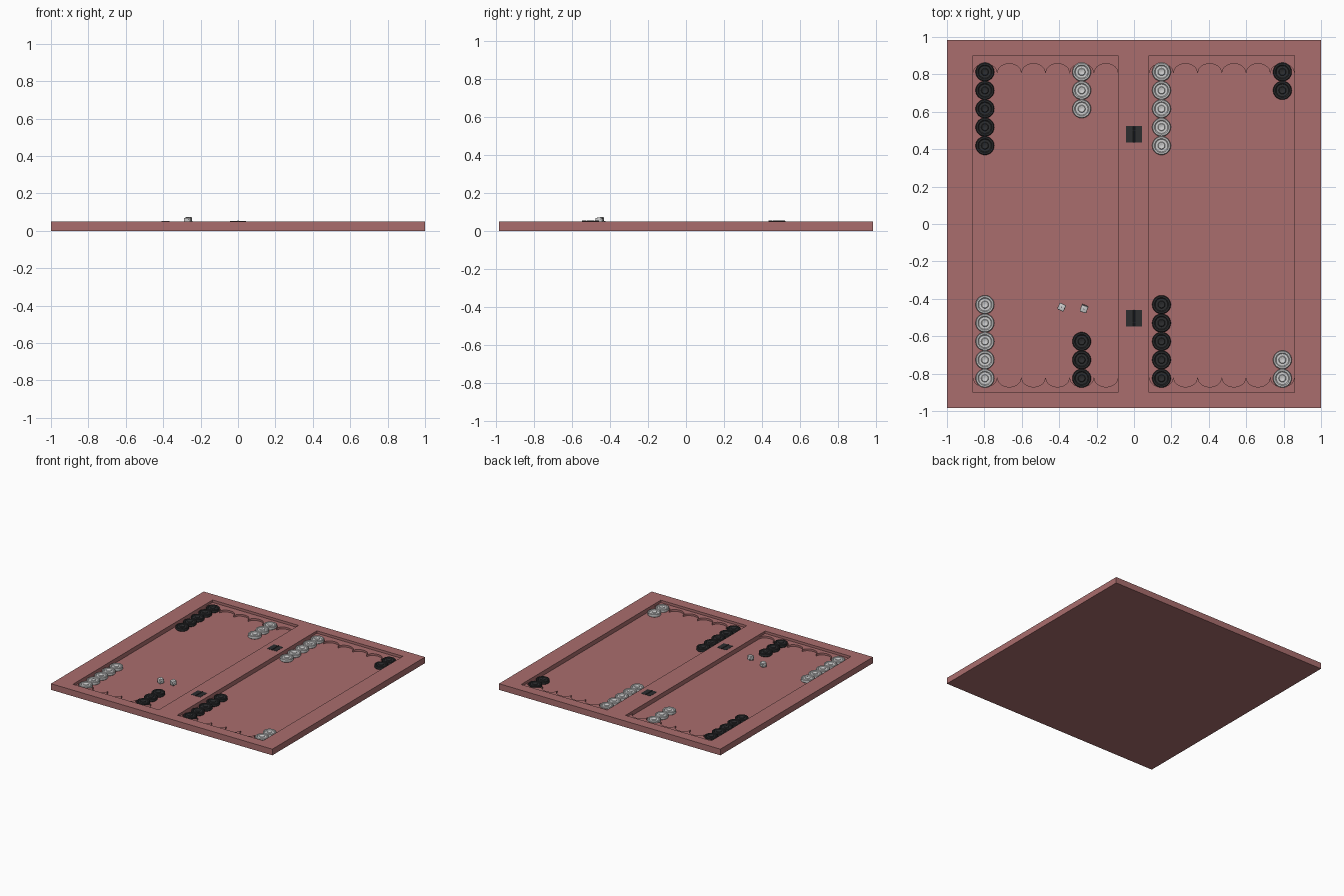
import bpy, bmesh, math
from mathutils import Matrix, Vector

if "Cube" in bpy.data.objects:
    bpy.data.objects.remove(bpy.data.objects["Cube"])

TOP, FLOOR = 0.05, 0.015
STEP = 0.1293


def material(name, rgb):
    m = bpy.data.materials.new(name)
    m.use_nodes = True
    m.diffuse_color = (*rgb, 1)
    m.node_tree.nodes["Principled BSDF"].inputs["Base Color"].default_value = (*rgb, 1)
    return m


wood = material("rose wood", (0.40, 0.155, 0.155))
ivory = material("pale ivory", (0.62, 0.62, 0.62))
ebony = material("charcoal black", (0.025, 0.026, 0.028))


def finish(name, bm, mats, smooth=False):
    bmesh.ops.recalc_face_normals(bm, faces=bm.faces)
    mesh = bpy.data.meshes.new(name)
    bm.to_mesh(mesh)
    bm.free()
    for m in mats:
        mesh.materials.append(m)
    ob = bpy.data.objects.new(name, mesh)
    bpy.context.collection.objects.link(ob)
    if smooth:
        bpy.ops.object.select_all(action='DESELECT')
        ob.select_set(True)
        bpy.context.view_layer.objects.active = ob
        bpy.ops.object.shade_smooth_by_angle(angle=math.radians(30))
    return ob


def box(bm, x0, x1, y0, y1, z0, z1):
    size = Matrix.Diagonal((x1 - x0, y1 - y0, z1 - z0, 1))
    mid = Matrix.Translation(((x0 + x1) / 2, (y0 + y1) / 2, (z0 + z1) / 2))
    bmesh.ops.create_cube(bm, size=1, matrix=mid @ size)


# Board: grid of cells with the two tray cells sunk to floor level
xs = [-1, -0.861, -0.085, 0.081, 0.858, 1]
ys = [-0.985, -0.9, 0.902, 0.985]
bm = bmesh.new()
grid = [[bm.verts.new((x, y, TOP)) for y in ys] for x in xs]
trays = []
for i in range(5):
    for j in range(3):
        f = bm.faces.new((grid[i][j], grid[i + 1][j], grid[i + 1][j + 1], grid[i][j + 1]))
        if j == 1 and i in (1, 3):
            trays.append(f)
rim = [e for e in bm.edges if e.is_boundary]
skirt = bmesh.ops.extrude_edge_only(bm, edges=rim)["geom"]
for v in skirt:
    if isinstance(v, bmesh.types.BMVert):
        v.co.z = 0
bmesh.ops.contextual_create(bm, geom=[e for e in bm.edges if e.is_boundary])
for f in trays:
    sunk = bmesh.ops.extrude_discrete_faces(bm, faces=[f])["faces"]
    for v in sunk[0].verts:
        v.co.z = FLOOR
bmesh.ops.remove_doubles(bm, verts=bm.verts, dist=1e-5)
finish("board", bm, [wood])


# Scalloped strips at both ends of each tray, with six round notches each
def scallop_strip(name, x0, x1, side):
    bm = bmesh.new()
    pitch, n = (x1 - x0) / 6, 16
    edge = 0.902 if side > 0 else -0.9
    columns = []
    for k in range(6 * n + 1):
        u = (k % n) / n * 2 - 1
        y = side * (0.812 + 0.052 * math.sqrt(max(0, 1 - u * u))) - 0.007
        x = x0 + pitch * k / n
        columns.append([bm.verts.new((x, yy, z)) for yy, z in
                        ((y, FLOOR), (y, 0.03), (edge, 0.03))])
    for a, b in zip(columns, columns[1:]):
        for r in range(2):
            bm.faces.new((a[r], b[r], b[r + 1], a[r + 1]))
    finish(name, bm, [wood], True)


for label, i in (("left", 3), ("right", 1)):
    scallop_strip("front_scallops_" + label, xs[i], xs[i + 1], -1)
    scallop_strip("back_scallops_" + label, xs[i], xs[i + 1], 1)


# Checkers: turned discs with a dished ring and a centre button
profile = [(0, 0), (0.046, 0), (0.05, 0.004), (0.05, 0.023), (0.046, 0.027),
           (0.038, 0.027), (0.033, 0.023), (0.02, 0.023), (0.017, 0.026),
           (0.012, 0.026), (0.008, 0.024), (0, 0.024)]


def checker(name, x, y, mat):
    bm = bmesh.new()
    verts = [bm.verts.new((r, 0, z)) for r, z in profile]
    edges = [bm.edges.new(p) for p in zip(verts, verts[1:])]
    bmesh.ops.spin(bm, geom=verts + edges, cent=(0, 0, 0), axis=(0, 0, 1),
                   angle=math.tau, steps=32, use_duplicate=False)
    bmesh.ops.remove_doubles(bm, verts=bm.verts, dist=1e-5)
    ob = finish(name, bm, [mat], True)
    ob.location = (x, y, FLOOR)


# (x, number at the back, colour at the back); front mirrors with colours swapped
for col, (x, count, back, front) in enumerate((
        (-0.797, 5, ebony, ivory), (-0.797 + 4 * STEP, 3, ivory, ebony),
        (0.147, 5, ivory, ebony), (0.147 + 5 * STEP, 2, ebony, ivory))):
    for k in range(count):
        checker(f"back_checker_{col}_{k}", x, 0.813 - k * 0.0985, back)
        checker(f"front_checker_{col}_{k}", x, -0.825 + k * 0.0985, front)

# Hinges: two thin leaves and a knuckled barrel across the fold
for label, y in (("back", 0.479), ("front", -0.503)):
    bm = bmesh.new()
    box(bm, -0.042, -0.001, y - 0.044, y + 0.044, 0.046, 0.0515)
    box(bm, 0.001, 0.042, y - 0.044, y + 0.044, 0.046, 0.0515)
    for k in range(4):
        at = Matrix.Translation((0, y - 0.033 + k * 0.022, 0.0505))
        bmesh.ops.create_cone(bm, cap_ends=True, segments=12, radius1=0.005, radius2=0.005,
                              depth=0.021, matrix=at @ Matrix.Rotation(math.pi / 2, 4, 'X'))
    finish(label + "_hinge", bm, [ebony], True)

# Dice: bevelled cubes with thin pips
PIPS = {1: [(0, 0)], 2: [(-1, -1), (1, 1)], 4: [(-1, -1), (1, 1), (-1, 1), (1, -1)]}
PIPS[3] = PIPS[2] + PIPS[1]
PIPS[5] = PIPS[4] + PIPS[1]
PIPS[6] = PIPS[4] + [(-1, 0), (1, 0)]
SIDES = [(0, 0, 1), (0, -1, 0), (1, 0, 0), (-1, 0, 0), (0, 1, 0), (0, 0, -1)]


def die(name, place, turn, tilt, size=0.037):
    bm = bmesh.new()
    bmesh.ops.create_cube(bm, size=size)
    bmesh.ops.bevel(bm, geom=bm.edges[:], offset=0.004, segments=2, affect='EDGES', profile=0.5)
    for number, side in enumerate(SIDES, 1):
        axis = Vector(side)
        face = axis.to_track_quat('Z', 'Y').to_matrix().to_4x4()
        for u, v in PIPS[number]:
            at = face @ Matrix.Translation((u * 0.0095, v * 0.0095, size / 2))
            made = bmesh.ops.create_cone(bm, cap_ends=True, segments=10, radius1=0.0028,
                                         radius2=0.0028, depth=0.0006, matrix=at)
            for f in {f for vert in made["verts"] for f in vert.link_faces}:
                f.material_index = 1
    ob = finish(name, bm, [ivory, ebony], True)
    ob.location = place
    ob.rotation_euler = (tilt, 0, turn)


die("right_die", (-0.387, -0.445, FLOOR + 0.0185), math.radians(-25), 0)
die("left_die", (-0.267, -0.453, 0.0525), math.radians(-20), math.radians(8))
